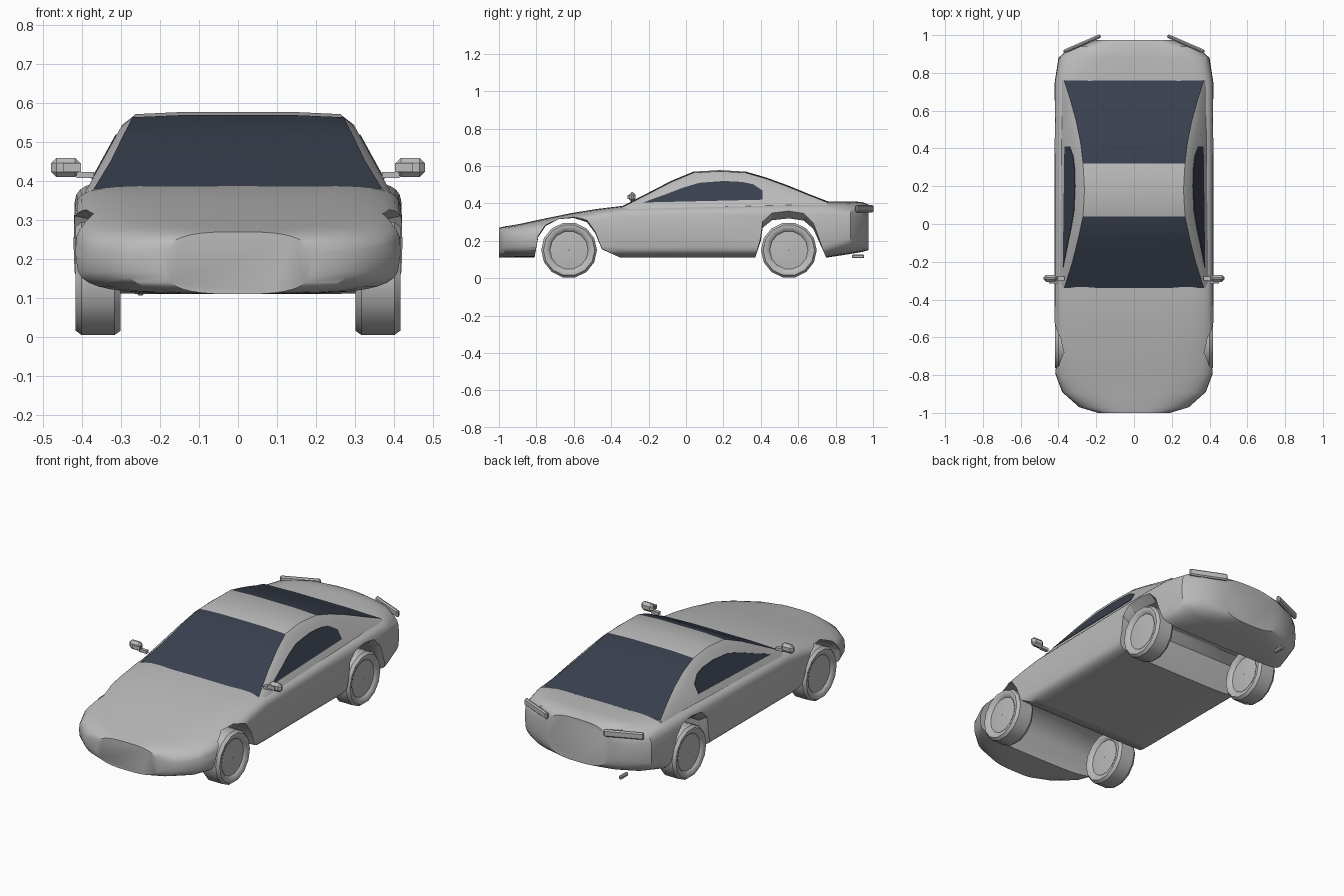
import bpy, bmesh
from math import sin, cos, pi, radians
from mathutils import Vector

if "Cube" in bpy.data.objects:
    bpy.data.objects.remove(bpy.data.objects["Cube"])


def material(name, rgb):
    m = bpy.data.materials.new(name)
    m.use_nodes = True
    m.diffuse_color = (*rgb, 1)
    m.node_tree.nodes["Principled BSDF"].inputs["Base Color"].default_value = (*rgb, 1)
    return m


GREY = material("grey paint", (0.5, 0.5, 0.5))
GLASS = material("dark glass", (0.04, 0.05, 0.075))


def finish(name, bm, mats, angle=35):
    bmesh.ops.recalc_face_normals(bm, faces=bm.faces)
    me = bpy.data.meshes.new(name)
    bm.to_mesh(me)
    bm.free()
    ob = bpy.data.objects.new(name, me)
    bpy.context.collection.objects.link(ob)
    for m in mats:
        me.materials.append(m)
    smooth(ob, angle)
    return ob


def smooth(ob, angle):
    bpy.ops.object.select_all(action="DESELECT")
    ob.select_set(True)
    bpy.context.view_layer.objects.active = ob
    bpy.ops.object.shade_smooth_by_angle(angle=radians(angle))


def loft(sections, closed=False):
    """Skin a list of closed loops; cap the ends unless the loft itself closes."""
    bm = bmesh.new()
    rings = [[bm.verts.new(p) for p in s] for s in sections]
    n = len(rings[0])
    pairs = list(zip(rings, rings[1:]))
    if closed:
        pairs.append((rings[-1], rings[0]))
    for a, b in pairs:
        for i in range(n):
            j = (i + 1) % n
            bm.faces.new((a[i], a[j], b[j], b[i]))
    if not closed:
        bm.faces.new(rings[0])
        bm.faces.new(rings[-1])
    return bm


def box(name, centre, size, bevel=0.0, turn=0.0):
    bm = bmesh.new()
    bmesh.ops.create_cube(bm, size=1)
    bmesh.ops.scale(bm, vec=size, verts=bm.verts)
    if bevel:
        bmesh.ops.bevel(bm, geom=bm.edges[:], offset=bevel, segments=1, affect="EDGES")
    ob = finish(name, bm, [GREY], 20)
    ob.location = centre
    ob.rotation_euler.z = turn
    return ob


# Lower body: squarish rounded sections (y, half width, top, bottom, squareness)
STATIONS = [
    (-1, .19, .27, .11, 3), (-.97, .29, .277, .11, 3), (-.89, .38, .29, .11, 3.5),
    (-.79, .418, .312, .11, 4), (-.62, .422, .347, .11, 5), (-.48, .422, .37, .11, 6),
    (-.33, .42, .388, .11, 7), (.1, .42, .396, .11, 7), (.55, .422, .405, .11, 7),
    (.75, .42, .41, .11, 6), (.88, .4, .411, .13, 4), (.94, .33, .408, .14, 3.3),
    (.975, .2, .395, .15, 3),
]


def body_section(y, w, top, bottom, p, n=36):
    mid, half = (top + bottom) / 2, (top - bottom) / 2
    pts = []
    for i in range(n):
        a = 2 * pi * i / n
        c, s = cos(a), sin(a)
        bend = lambda v: (1 if v > 0 else -1) * abs(v) ** (2 / p) if abs(v) > 1e-6 else 0
        pts.append((w * bend(c), y, mid + half * bend(s)))
    return pts


body = finish("body", loft([body_section(*s) for s in STATIONS]), [GREY])

# Wheel wells: tunnels across the body that flare at the outer sides
FRONT_ARCH = [(-.815, 0), (-.81, .11), (-.79, .22), (-.75, .28), (-.68, .316), (-.6, .322),
              (-.53, .3), (-.485, .24), (-.45, .155), (-.35, .11), (-.35, 0)]
REAR_ARCH = [(.37, 0), (.37, .11), (.4, .2), (.41, .27), (.46, .31), (.55, .32),
             (.63, .308), (.68, .265), (.75, .11), (.75, 0)]


def cut_arch(name, profile, flare):
    rows = []
    for x, k in ((-.6, flare), (-.42, flare), (-.37, 1), (.37, 1), (.42, flare), (.6, flare)):
        rows.append([(x, y, .11 + (z - .11) * (k if z > .11 else 1)) for y, z in profile])
    cutter = finish(name, loft(rows), [GREY])
    cutter.hide_render = True
    mod = body.modifiers.new(name, "BOOLEAN")
    mod.operation, mod.object, mod.solver = "DIFFERENCE", cutter, "EXACT"
    bpy.context.view_layer.objects.active = body
    bpy.ops.object.modifier_apply(modifier=name)
    bpy.data.objects.remove(cutter)


cut_arch("front_wheel_well", FRONT_ARCH, 1.06)
cut_arch("rear_wheel_well", REAR_ARCH, 1.2)
smooth(body, 30)


# Cabin: leaning flat sides under a curved roof, glazed front and rear
def side_x(z):
    return .385 - (z - .385) * .55


ROOF = [(-.34, .37, .388), (-.2, .326, .46), (-.08, .296, .522), (.04, .27, .572),
        (.18, .262, .58), (.32, .27, .572), (.43, .283, .54), (.54, .305, .5),
        (.65, .335, .455), (.76, .37, .412)]


def cabin_section(y, edge, top):
    shoulder = top - .035
    half = [(side_x(.35), .35), (side_x(shoulder), shoulder), (edge, top - .008), (edge * .5, top - .002)]
    right = [(-x, y, z) for x, z in half]
    left = [(x, y, z) for x, z in reversed(half)]
    return right + left


bm = loft([cabin_section(*r) for r in ROOF])
for f in bm.faces:
    c = f.calc_center_median()
    roof_panel = all(abs(v.co.x) < .371 and v.co.z > .375 for v in f.verts) and \
        len({round(abs(v.co.x), 3) for v in f.verts}) <= 4
    inner = max(abs(v.co.x) for v in f.verts) <= .3705 and abs(c.x) < .29
    if roof_panel and inner and not .04 < c.y < .32:
        f.material_index = 1
finish("cabin", bm, [GREY, GLASS], 30)

# Side windows as thin plates on the cabin sides
WINDOW = [(-.23, .405), (-.1, .452), (-.02, .483), (.07, .51), (.2, .52), (.3, .515),
          (.36, .502), (.41, .468), (.41, .42)]
for side, label in ((1, "left"), (-1, "right")):
    plate = [[(side * (side_x(z) + d), y, z) for y, z in WINDOW] for d in (-.003, .003)]
    finish(label + "_side_window", loft(plate), [GLASS], 20)

# Wheels: lathed tyre and dished rim, the same on both faces (offset, radius)
TYRE = [(.046, .002), (.046, .06), (.042, .102), (.05, .108), (.058, .125), (.058, .137), (.042, .149)]
TYRE = TYRE + [(-x, r) for x, r in reversed(TYRE)]


def wheel(name, x, y, sides=14):
    rows = []
    for i in range(sides):
        a = 2 * pi * (i + .5) / sides
        rows.append([(o, r * sin(a), r * cos(a)) for o, r in TYRE])
    ob = finish(name, loft(rows, closed=True), [GREY], 30)
    ob.location = (x, y, .15)


for side, label in ((1, "left"), (-1, "right")):
    wheel(label + "_front_wheel", side * .359, -.625)
    wheel(label + "_rear_wheel", side * .359, .55)
    # Door mirrors on short stalks
    box(label + "_mirror_stalk", (side * .392, -.288, .416), (.046, .02, .016))
    box(label + "_mirror_head", (side * .442, -.288, .435), (.076, .036, .05), .014)
    box(label + "_mirror_pad", (side * .426, -.308, .435), (.046, .012, .022))
    # Tail lamps wrapped round the rear corners
    box(label + "_tail_lamp", (side * .275, .954, .372), (.215, .02, .04), .007, -side * .41)

# Single exhaust pipe
box("exhaust_pipe", (-.25, .92, .117), (.02, .066, .02), .005)
